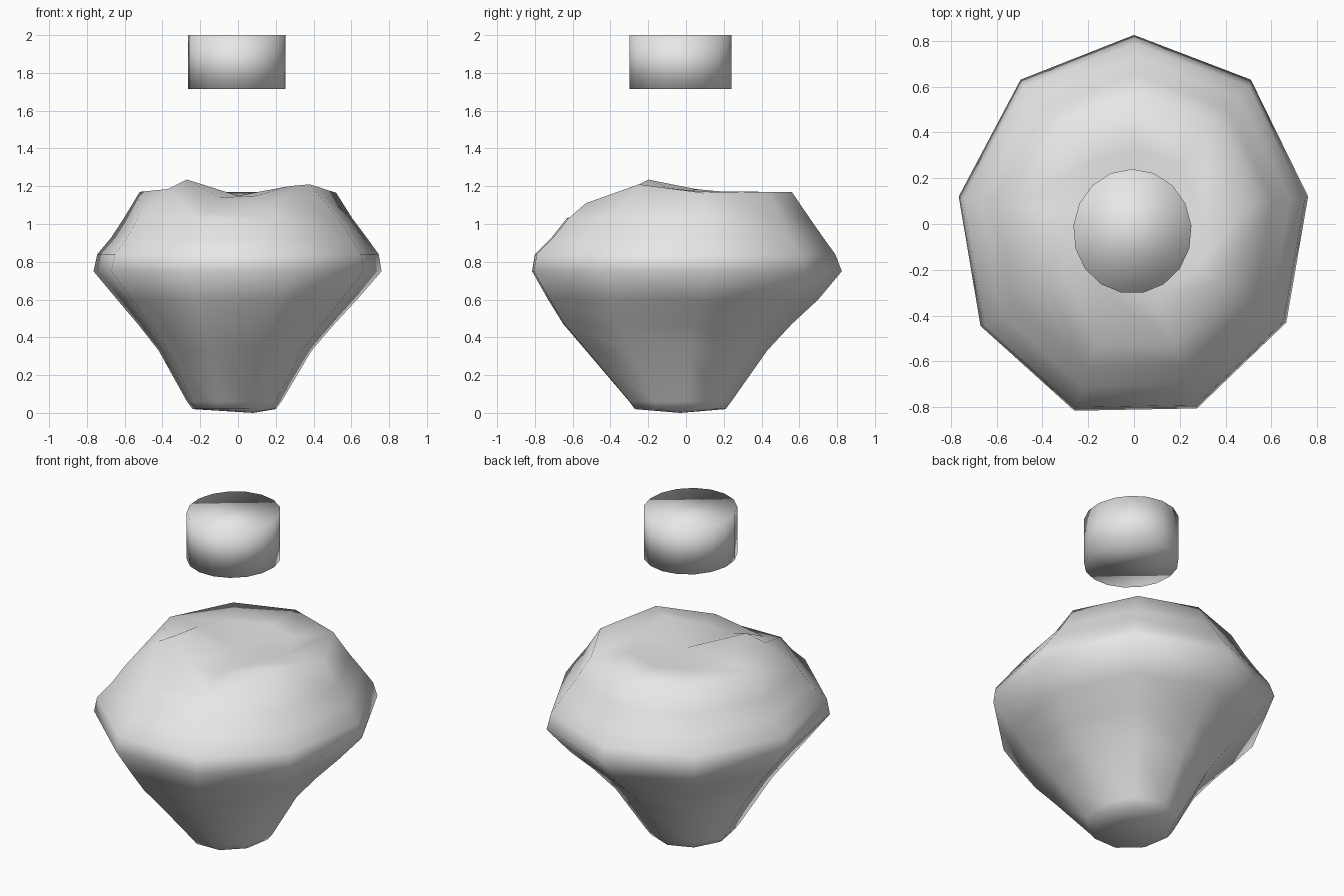
import bpy
import bmesh
import math

if "Cube" in bpy.data.objects:
    bpy.data.objects.remove(bpy.data.objects["Cube"])

stone = bpy.data.materials.new("pale grey")
stone.diffuse_color = (0.8, 0.8, 0.8, 1)
stone.use_nodes = True
stone.node_tree.nodes["Principled BSDF"].inputs["Base Color"].default_value = stone.diffuse_color


def finish(bm, name):
    bmesh.ops.recalc_face_normals(bm, faces=bm.faces)
    for f in bm.faces:
        f.smooth = True
    me = bpy.data.meshes.new(name)
    bm.to_mesh(me)
    bm.free()
    me.materials.append(stone)
    ob = bpy.data.objects.new(name, me)
    bpy.context.collection.objects.link(ob)
    return ob


# Nine-sided widest outline of the boulder, clockwise from the back
outline = [(0, .825), (.51, .63), (.76, .12), (.665, -.43), (.275, -.805),
           (-.26, -.815), (-.67, -.445), (-.765, .12), (-.495, .63)]
N = len(outline)

# Body levels: height, left, right, front, back
levels = [(.02, -.24, .20, -.27, .21), (.06, -.27, .23, -.30, .24),
          (.33, -.42, .39, -.53, .43), (.47, -.53, .51, -.65, .56),
          (.60, -.64, .63, -.73, .70), (.75, -.765, .76, -.815, .825),
          (.84, -.745, .745, -.80, .79), (.93, -.67, .68, -.71, .725),
          (1.03, -.605, .605, -.63, .655)]

# Uneven rim and the shallow hollow inside it
rim = [(0, .56, 1.17), (.34, .44, 1.17), (.52, .09, 1.165), (.38, -.25, 1.21),
       (.17, -.53, 1.11), (-.16, -.53, 1.06), (-.37, -.25, 1.185),
       (-.52, .08, 1.17), (-.34, .44, 1.17)]
hollow = [(0, .33, 1.165), (.2, .26, 1.165), (.3, .05, 1.175), (.27, -.19, 1.20),
          (.1, -.32, 1.15), (-.1, -.32, 1.14), (-.27, -.2, 1.235),
          (-.3, .05, 1.185), (-.2, .26, 1.165)]

bm = bmesh.new()
rings = []
for z, x0, x1, y0, y1 in levels:
    rings.append([bm.verts.new((x0 + (x + .765) / 1.525 * (x1 - x0),
                                y0 + (y + .815) / 1.64 * (y1 - y0), z))
                  for x, y in outline])
for pts in (rim, hollow):
    rings.append([bm.verts.new(p) for p in pts])
for a, b in zip(rings, rings[1:]):
    for i in range(N):
        j = (i + 1) % N
        bm.faces.new((a[i], a[j], b[j], b[i]))
# Close the base and the hollow with fans
for ring, tip in ((rings[0], (.08, -.03, 0)), (rings[-1], (0, 0, 1.15))):
    c = bm.verts.new(tip)
    for i in range(N):
        bm.faces.new((ring[i], ring[(i + 1) % N], c))
finish(bm, "boulder")

# Short drum floating above the boulder
bm = bmesh.new()
S = 17
bottom, top = [[bm.verts.new((-.007 + .2585 * math.sin(2 * math.pi * k / S),
                              -.032 + .272 * math.cos(2 * math.pi * k / S), z))
                for k in range(S)] for z in (1.715, 2.0)]
for i in range(S):
    j = (i + 1) % S
    bm.faces.new((bottom[i], bottom[j], top[j], top[i]))
bm.faces.new(bottom)
bm.faces.new(top)
finish(bm, "floating_drum")
